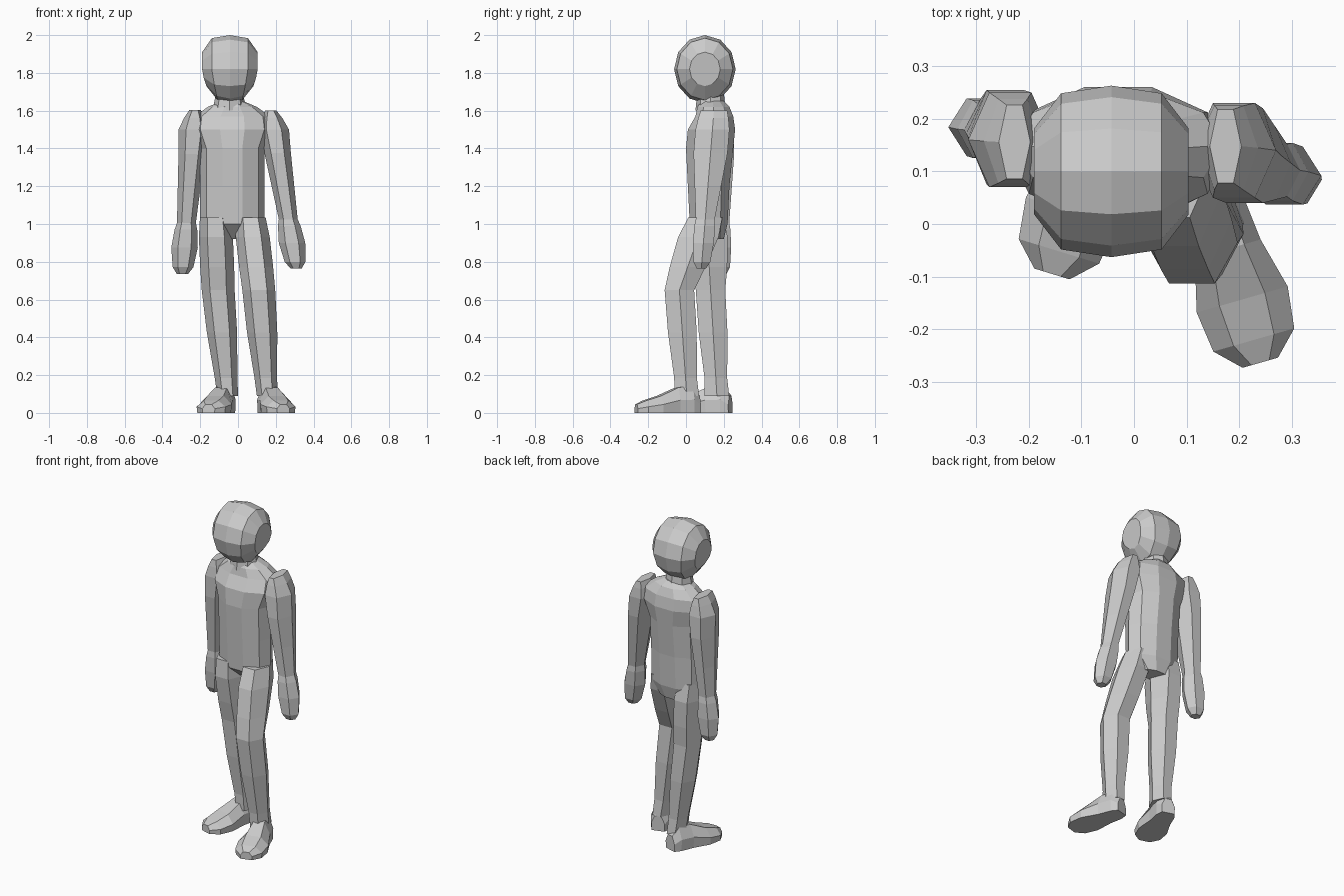
import bpy, bmesh, math
from mathutils import Vector

cube = bpy.data.objects.get("Cube")
if cube:
    bpy.data.objects.remove(cube, do_unlink=True)

GREY = (0.6, 0.6, 0.6, 1)
grey = bpy.data.materials.new("plain grey")
grey.use_nodes = True
grey.diffuse_color = GREY
grey.node_tree.nodes["Principled BSDF"].inputs["Base Color"].default_value = GREY


def skin(name, rings):
    """Join matching rings of points with quads and close both ends."""
    bm = bmesh.new()
    loops = [[bm.verts.new(point) for point in ring] for ring in rings]
    for lower, upper in zip(loops, loops[1:]):
        for i in range(len(lower)):
            bm.faces.new((lower[i - 1], lower[i], upper[i], upper[i - 1]))
    bm.faces.new(loops[0])
    bm.faces.new(loops[-1])
    bmesh.ops.recalc_face_normals(bm, faces=bm.faces)
    mesh = bpy.data.meshes.new(name)
    bm.to_mesh(mesh)
    bm.free()
    mesh.materials.append(grey)
    bpy.context.collection.objects.link(bpy.data.objects.new(name, mesh))


def section(centre, half_width, half_depth, sides):
    """Level polygon with a corner at each side, filling the given depth."""
    angles = [math.tau * i / sides for i in range(sides)]
    deepest = max(math.sin(angle) for angle in angles)
    return [centre + Vector((half_width * math.cos(angle),
                             half_depth * math.sin(angle) / deepest, 0))
            for angle in angles]


def limb(name, joints, girths):
    """Six-sided limb: each girth sits at a position counted in joints."""
    joints = [Vector(joint) for joint in joints]
    rings = []
    for position, half_width, half_depth in girths:
        bone = min(int(position), len(joints) - 2)
        centre = joints[bone].lerp(joints[bone + 1], position - bone)
        rings.append(section(centre, half_width, half_depth, sides=6))
    skin(name, rings)


# Torso and neck: height, half width, front, back
def trunk(name, middle, rows, sides):
    skin(name, [section(Vector((middle, (front + back) / 2, height)),
                        half_width, (back - front) / 2, sides)
                for height, half_width, front, back in rows])


trunk("torso", -0.03, [
    (0.92, 0.1, 0.1, 0.2),
    (1, 0.17, 0.02, 0.22),
    (1.2, 0.17, 0.01, 0.23),
    (1.4, 0.17, 0, 0.25),
    (1.5, 0.21, 0.01, 0.26),
    (1.57, 0.2, 0.05, 0.25),
    (1.62, 0.13, 0.06, 0.23),
    (1.65, 0.06, 0.08, 0.2),
], sides=10)
trunk("neck", -0.045, [
    (1.6, 0.09, 0.05, 0.21),
    (1.7, 0.07, 0.06, 0.2),
], sides=8)

# Head: a round side profile repeated across the width, narrowed at the jaw
head_centre = Vector((-0.043, 0.1, 1.82))
head_rings = []
for across in (-1, -0.65, 0, 0.65, 1):
    scale = 1 - 0.5 * abs(across) ** 4
    ring = []
    for i in range(12):
        angle = math.tau * i / 12
        rise = 0.18 * scale * math.sin(angle)
        jaw = 1 + 2.2 * min(0, rise + 0.02)
        ring.append(head_centre + Vector((0.147 * across * jaw,
                                          0.163 * scale * math.cos(angle), rise)))
    head_rings.append(ring)
skin("head", head_rings)

# Arms: shoulder to wrist, carried on into a mitten hand
arm_girths = [
    (-0.2, 0.03, 0.07),
    (-0.12, 0.055, 0.08),
    (0, 0.08, 0.09),
    (0.25, 0.07, 0.09),
    (0.6, 0.06, 0.07),
    (0.95, 0.05, 0.05),
    (1.02, 0.06, 0.055),
    (1.2, 0.07, 0.055),
    (1.4, 0.055, 0.045),
    (1.47, 0.03, 0.025),
]
limb("left_arm", [(0.19, 0.14, 1.5), (0.27, 0.1, 1)], arm_girths)
limb("right_arm", [(-0.235, 0.16, 1.5), (-0.275, 0.18, 0.98)], arm_girths)

# Legs: hip, knee, ankle
leg_girths = [
    (-0.1, 0.08, 0.09),
    (0.2, 0.09, 0.107),
    (0.65, 0.09, 0.095),
    (1, 0.087, 0.078),
    (1.45, 0.08, 0.076),
    (1.93, 0.06, 0.06),
    (2.12, 0.055, 0.065),
]
limb("left_leg", [(0.07, 0.09, 1), (0.11, -0.035, 0.65), (0.15, 0, 0.15)], leg_girths)
limb("right_leg", [(-0.12, 0.11, 1), (-0.105, 0.13, 0.65), (-0.06, 0.16, 0.15)], leg_girths)


# Feet: distance from heel, half width, height
def foot(name, heel, yaw):
    ahead = Vector((math.sin(yaw), -math.cos(yaw), 0))
    side = Vector((math.cos(yaw), math.sin(yaw), 0))
    rings = []
    for along, half_width, height in [
        (0, 0.04, 0.09),
        (0.04, 0.057, 0.14),
        (0.12, 0.065, 0.135),
        (0.22, 0.09, 0.09),
        (0.3, 0.08, 0.065),
        (0.345, 0.035, 0.045),
    ]:
        base = Vector(heel) + ahead * along
        outline = [(-0.95, 0), (-1, 0.5), (-0.5, 1), (0.5, 1), (1, 0.5), (0.95, 0)]
        rings.append([base + side * half_width * out + Vector((0, 0, height * up))
                      for out, up in outline])
    skin(name, rings)


foot("left_foot", (0.145, 0.068, 0), math.radians(16))
foot("right_foot", (-0.055, 0.235, 0), math.radians(-17))
